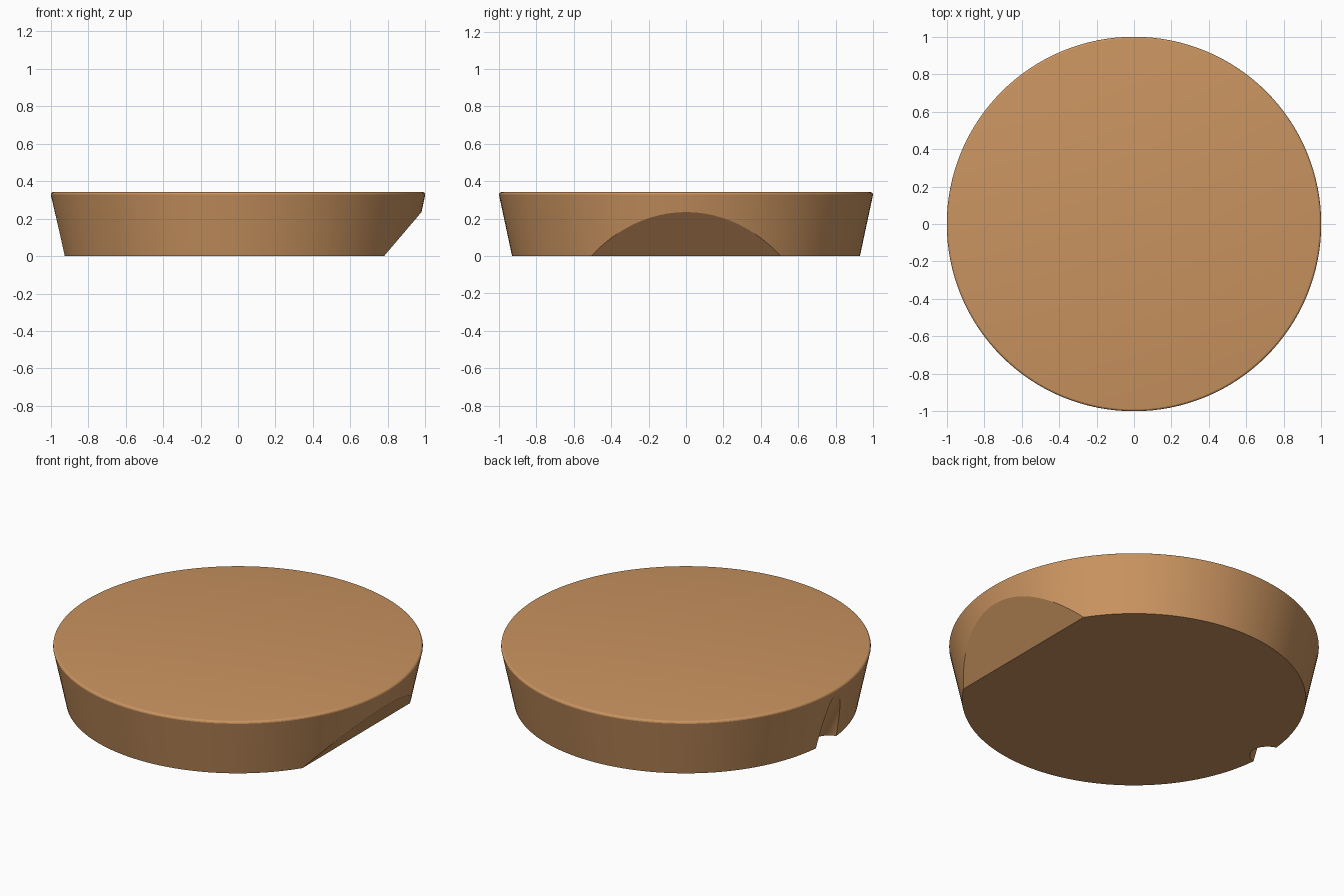
import bpy, bmesh, math
from mathutils import Vector

if "Cube" in bpy.data.objects:
    bpy.data.objects.remove(bpy.data.objects["Cube"])

H, R_TOP, R_BOT, SEG = 0.342, 1.0, 0.93, 128

wood = bpy.data.materials.new("light wood")
wood.diffuse_color = (0.59, 0.295, 0.117, 1)
wood.use_nodes = True
wood.node_tree.nodes["Principled BSDF"].inputs["Base Color"].default_value = wood.diffuse_color

# Tapered disc: profile with a small rounded top rim
rim = 0.014
profile = [(R_BOT, 0.0)]
for i in range(5):
    a = math.pi / 2 * i / 4
    profile.append((R_TOP - rim + rim * math.cos(a), H - rim + rim * math.sin(a)))

bm = bmesh.new()
rings = []
for r, z in profile:
    rings.append([bm.verts.new((r * math.cos(2 * math.pi * k / SEG),
                                r * math.sin(2 * math.pi * k / SEG), z))
                  for k in range(SEG)])
for lo, hi in zip(rings, rings[1:]):
    for k in range(SEG):
        n = (k + 1) % SEG
        bm.faces.new((lo[k], lo[n], hi[n], hi[k]))
bm.faces.new(rings[0][::-1])
bm.faces.new(rings[-1])

# Sloped flat cut under the right side
cut = bmesh.ops.bisect_plane(bm, geom=bm.verts[:] + bm.edges[:] + bm.faces[:],
                             plane_co=(0.78, 0, 0),
                             plane_no=Vector((0.235, 0, -0.20)).normalized(),
                             clear_outer=True)
edges = [e for e in bm.edges if e.is_boundary]
bmesh.ops.holes_fill(bm, edges=edges, sides=0)
bmesh.ops.recalc_face_normals(bm, faces=bm.faces[:])

mesh = bpy.data.meshes.new("round_lid")
bm.to_mesh(mesh)
bm.free()
lid = bpy.data.objects.new("round_lid", mesh)
bpy.context.collection.objects.link(lid)
mesh.materials.append(wood)

# Slanted round groove on the left side
bpy.ops.mesh.primitive_cylinder_add(vertices=64, radius=0.1, depth=1.2,
                                    location=(-0.957, 0, 0),
                                    rotation=(0, -math.atan(0.48), 0))
groove = bpy.context.object
groove.name = "groove_cutter"
groove.hide_render = True
groove.data.materials.append(wood)

mod = lid.modifiers.new("groove", "BOOLEAN")
mod.operation = "DIFFERENCE"
mod.solver = "EXACT"
mod.object = groove
bpy.ops.object.select_all(action="DESELECT")
lid.select_set(True)
bpy.context.view_layer.objects.active = lid
bpy.ops.object.modifier_apply(modifier="groove")
bpy.data.objects.remove(groove)

bpy.ops.object.shade_smooth_by_angle(angle=math.radians(15))
